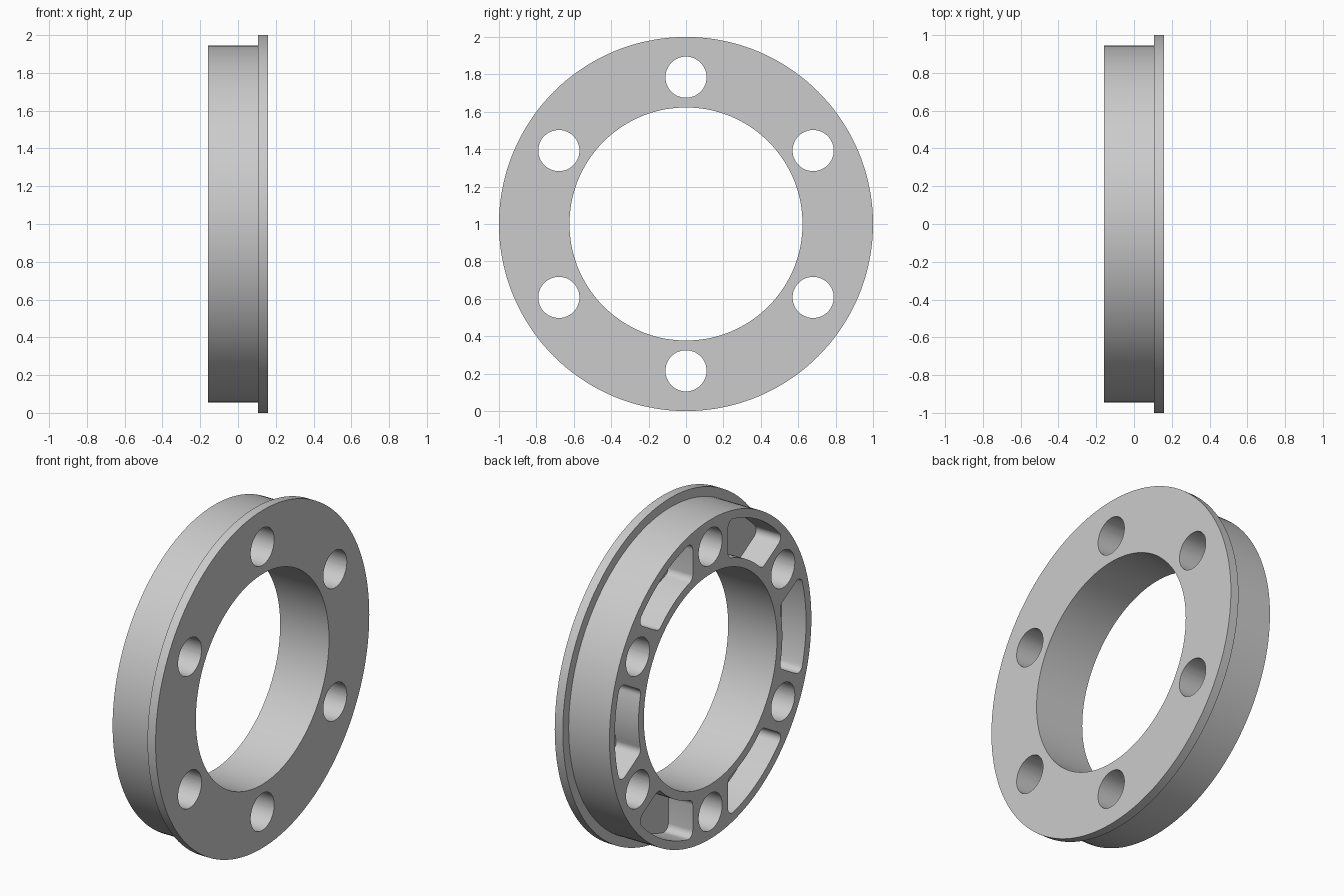
import bpy, bmesh
from math import pi, sin, cos, asin, radians

default = bpy.data.objects.get("Cube")
if default:
    bpy.data.objects.remove(default, do_unlink=True)

SEG = 144
BORE, BODY, FLANGE = 0.623, 0.945, 1.0        # radii
BACK, STEP, FACE = -0.16, 0.107, 0.16         # positions along the axis
BOLT_CIRCLE, BOLT = 0.785, 0.11
POCKET_IN, POCKET_OUT, POCKET_FLOOR = 0.673, 0.895, 0.0
POCKET_SIDE, FILLET = 0.165, 0.04             # side distance from bolt line, corner radius

grey = bpy.data.materials.new("light grey metal")
grey.use_nodes = True
colour = (0.6, 0.6, 0.6, 1)
grey.diffuse_color = colour
grey.node_tree.nodes["Principled BSDF"].inputs["Base Color"].default_value = colour


def make_object(name, bm):
    bmesh.ops.recalc_face_normals(bm, faces=bm.faces)
    mesh = bpy.data.meshes.new(name)
    bm.to_mesh(mesh)
    bm.free()
    mesh.materials.append(grey)
    obj = bpy.data.objects.new(name, mesh)
    bpy.context.collection.objects.link(obj)
    obj.location.z = FLANGE
    return obj


def polar(r, a):
    return r * cos(a), r * sin(a)


def arc(centre, r, start, end, n):
    return [(centre[0] + r * cos(start + (end - start) * i / n),
             centre[1] + r * sin(start + (end - start) * i / n)) for i in range(n + 1)]


def add_prism(bm, outline, angle, x0, x1):
    """Extrude a flat outline along x, turned by an angle about the axis."""
    c, s = cos(angle), sin(angle)
    ring = [bm.verts.new((x0, u * c - v * s, u * s + v * c)) for u, v in outline]
    base = bm.faces.new(ring)
    out = bmesh.ops.extrude_face_region(bm, geom=[base])["geom"]
    verts = [e for e in out if isinstance(e, bmesh.types.BMVert)]
    bmesh.ops.translate(bm, verts=verts, vec=(x1 - x0, 0, 0))


def pocket_outline():
    """Curved slot whose ends run parallel to the neighbouring bolt lines."""
    half = radians(30)
    side = half + pi / 2
    r_out, r_in = POCKET_OUT - FILLET, POCKET_IN + FILLET
    a_out = half - asin((POCKET_SIDE + FILLET) / r_out)
    a_in = half - asin((POCKET_SIDE + FILLET) / r_in)
    upper = arc((0, 0), POCKET_OUT, 0, a_out, 8)
    upper += arc(polar(r_out, a_out), FILLET, a_out, side, 8)[1:]
    upper += arc(polar(r_in, a_in), FILLET, side, a_in + pi, 8)
    upper += arc((0, 0), POCKET_IN, a_in, 0, 8)[1:]
    lower = [(u, -v) for u, v in reversed(upper[1:-1])]
    return upper + lower


# Flanged ring, turned from a stepped section
bm = bmesh.new()
section = [(BACK, BORE), (BACK, BODY), (STEP, BODY),
           (STEP, FLANGE), (FACE, FLANGE), (FACE, BORE)]
rings = [[bm.verts.new((x, *polar(r, 2 * pi * i / SEG))) for x, r in section]
         for i in range(SEG)]
for i, ring in enumerate(rings):
    following = rings[(i + 1) % SEG]
    for j in range(len(section)):
        k = (j + 1) % len(section)
        bm.faces.new((ring[j], ring[k], following[k], following[j]))
flanged_ring = make_object("flanged_ring", bm)

# Bolt holes and blind pockets
bm = bmesh.new()
bolt_outline = arc((BOLT_CIRCLE, 0), BOLT, 0, 2 * pi, 48)[:-1]
for i in range(6):
    add_prism(bm, bolt_outline, radians(30 + 60 * i), BACK - 0.1, FACE + 0.1)
    add_prism(bm, pocket_outline(), radians(60 * i), BACK - 0.1, POCKET_FLOOR)
cutter = make_object("hole_cutter", bm)
cutter.hide_render = True

# Cut, then discard the cutter
cut = flanged_ring.modifiers.new("holes", 'BOOLEAN')
cut.operation = 'DIFFERENCE'
cut.solver = 'EXACT'
cut.object = cutter
bpy.ops.object.select_all(action='DESELECT')
flanged_ring.select_set(True)
bpy.context.view_layer.objects.active = flanged_ring
bpy.ops.object.modifier_apply(modifier=cut.name)
bpy.data.objects.remove(cutter, do_unlink=True)
bpy.ops.object.shade_smooth_by_angle(angle=radians(30))
